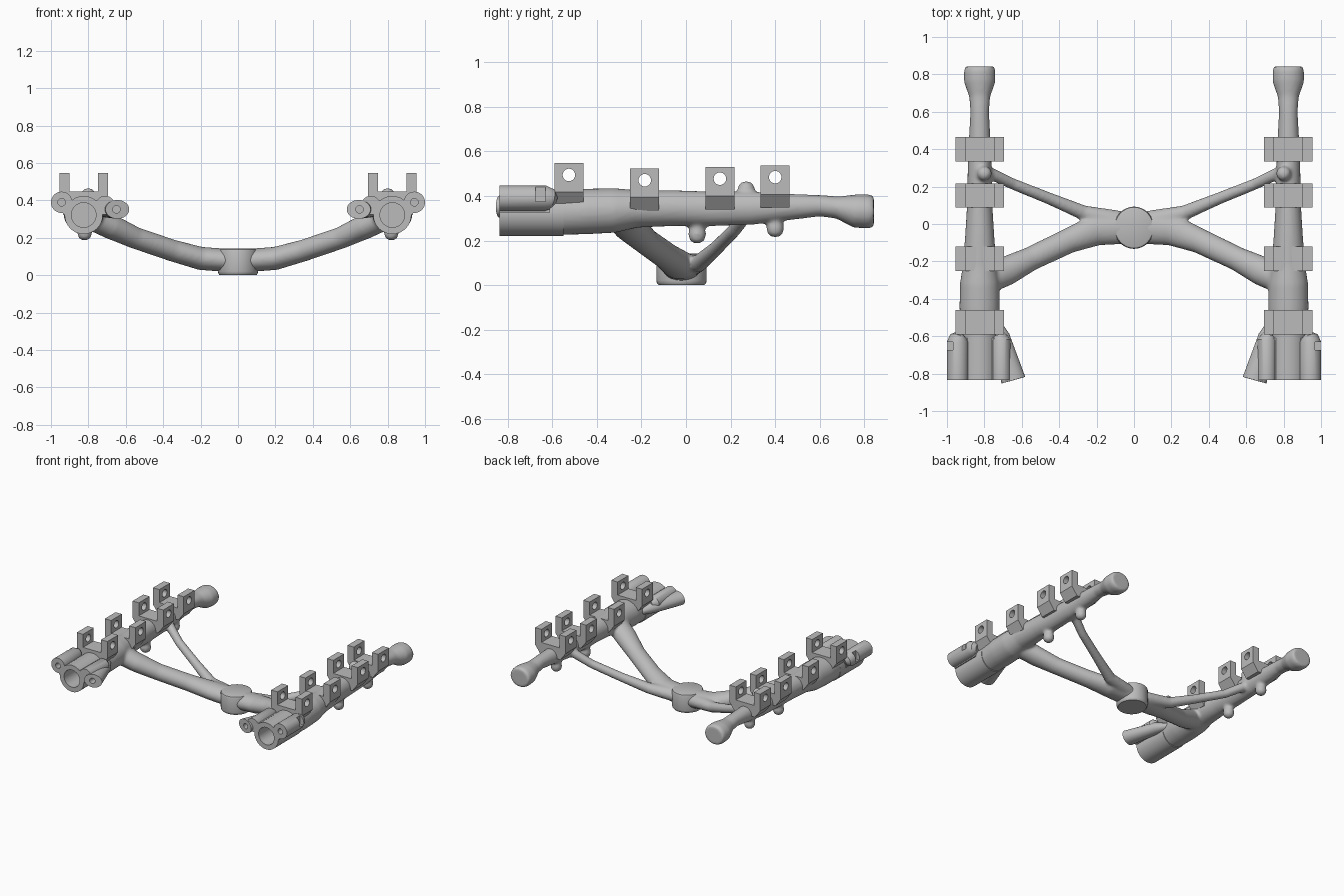
import bpy, bmesh, math
from mathutils import Vector

cube = bpy.data.objects.get("Cube")
if cube:
    bpy.data.objects.remove(cube, do_unlink=True)

grey = bpy.data.materials.new("plain_grey")
grey.use_nodes = True
grey.diffuse_color = (0.5, 0.5, 0.5, 1)
grey.node_tree.nodes["Principled BSDF"].inputs["Base Color"].default_value = (0.5, 0.5, 0.5, 1)

RAIL_X = 0.825
FRONT = -0.835


def tube(bm, stations, sides=32):
    """Closed sweep through stations of (x, y, z, side radius, up radius)."""
    pts = [Vector(s[:3]) for s in stations]
    rings = []
    for i, (p, s) in enumerate(zip(pts, stations)):
        t = (pts[min(i + 1, len(pts) - 1)] - pts[max(i - 1, 0)]).normalized()
        ref = Vector((0, 1, 0)) if abs(t.z) > 0.95 else Vector((0, 0, 1))
        side = t.cross(ref).normalized()
        up = side.cross(t)
        angles = [2 * math.pi * k / sides for k in range(sides)]
        rings.append([bm.verts.new(p + side * s[3] * math.cos(a) + up * s[-1] * math.sin(a))
                      for a in angles])
    for a, b in zip(rings, rings[1:]):
        for k in range(sides):
            n = (k + 1) % sides
            bm.faces.new((a[k], a[n], b[n], b[k]))
    bm.faces.new(rings[0])
    bm.faces.new(rings[-1])


def prism(bm, profile, y0, y1):
    """Extrude an x-z profile along y."""
    a = [bm.verts.new((x, y0, z)) for x, z in profile]
    b = [bm.verts.new((x, y1, z)) for x, z in profile]
    for k in range(len(a)):
        n = (k + 1) % len(a)
        bm.faces.new((a[k], a[n], b[n], b[k]))
    bm.faces.new(a)
    bm.faces.new(b)


def make(name, build):
    bm = bmesh.new()
    build(bm)
    bmesh.ops.recalc_face_normals(bm, faces=bm.faces)
    mesh = bpy.data.meshes.new(name)
    bm.to_mesh(mesh)
    bm.free()
    obj = bpy.data.objects.new(name, mesh)
    bpy.context.collection.objects.link(obj)
    mesh.materials.append(grey)
    return obj


def tube_part(name, stations):
    return make(name, lambda bm: tube(bm, stations))


def box_part(name, x0, x1, y0, y1, z0, z1):
    return make(name, lambda bm: prism(bm, [(x0, z0), (x1, z0), (x1, z1), (x0, z1)], y0, y1))


def bake(obj):
    bpy.context.view_layer.update()
    graph = bpy.context.evaluated_depsgraph_get()
    obj.data = bpy.data.meshes.new_from_object(obj.evaluated_get(graph))
    obj.modifiers.clear()


def combine(obj, other, operation):
    mod = obj.modifiers.new("combine", 'BOOLEAN')
    mod.operation = operation
    mod.object = other
    other.hide_render = True
    bake(obj)
    bpy.data.objects.remove(other, do_unlink=True)


def mirror(obj):
    mod = obj.modifiers.new("mirror", 'MIRROR')
    mod.use_mirror_merge = False


def shade(obj, angle=40):
    bpy.ops.object.select_all(action='DESELECT')
    obj.select_set(True)
    bpy.context.view_layer.objects.active = obj
    bpy.ops.object.shade_smooth_by_angle(angle=math.radians(angle))


# Organic frame: rail with end knob, two arms and small bosses
rail = [(-0.59, 0.325, 0.098, 0.1), (-0.45, 0.33, 0.108, 0.102), (-0.32, 0.335, 0.106, 0.1),
        (-0.22, 0.342, 0.09, 0.084), (-0.05, 0.345, 0.077, 0.08), (0.1, 0.342, 0.068, 0.078),
        (0.3, 0.345, 0.064, 0.074), (0.45, 0.35, 0.058, 0.06), (0.6, 0.356, 0.05, 0.048),
        (0.68, 0.348, 0.056, 0.05), (0.76, 0.333, 0.084, 0.075), (0.82, 0.33, 0.084, 0.077),
        (0.842, 0.33, 0.076, 0.068)]
front_arm = [(0, -0.015, 0.075, 0.09, 0.062), (0.2, -0.03, 0.09, 0.085, 0.062),
             (0.35, -0.09, 0.132, 0.067, 0.058), (0.55, -0.185, 0.2, 0.064, 0.058),
             (0.68, -0.25, 0.26, 0.078, 0.066), (0.8, -0.3, 0.32, 0.08, 0.07)]
back_arm = [(0.1, 0.01, 0.085, 0.065, 0.05), (0.27, 0.06, 0.1, 0.04, 0.038),
            (0.45, 0.135, 0.165, 0.032, 0.032), (0.65, 0.215, 0.245, 0.03, 0.03),
            (0.8, 0.285, 0.34, 0.033, 0.033)]


def build_frame(bm):
    tube(bm, [(RAIL_X, *s) for s in rail])
    tube(bm, front_arm)
    tube(bm, back_arm)
    # Rounded bosses: x, y, tip height, up or down
    for x, y, tip, d in [(0.82, 0.05, 0.187, -1), (0.82, 0.4, 0.215, -1), (0.8, 0.27, 0.465, 1)]:
        shape = [(0, 0.015), (0.015, 0.034), (0.04, 0.041), (0.065, 0.035), (0.13, 0.032)]
        tube(bm, [(x, y, tip - d * drop, r, r) for drop, r in shape], 20)


frame = make("frame", build_frame)
mirror(frame)
remesh = frame.modifiers.new("blend", 'REMESH')
remesh.mode = 'VOXEL'
remesh.voxel_size = 0.01
soften = frame.modifiers.new("soften", 'SMOOTH')
soften.iterations = 5
bake(frame)
shade(frame, 60)

# Central hub
hub = tube_part("hub", [(0, -0.02, z, rx, ry) for z, rx, ry in
                        [(0, 0.098, 0.102), (0.008, 0.105, 0.11), (0.02, 0.107, 0.113),
                         (0.128, 0.107, 0.113), (0.138, 0.103, 0.109), (0.142, 0.095, 0.1)]])
shade(hub)

# Front socket: bored sleeve with an outer and an inner ear
socket = tube_part("front_socket", [(RAIL_X, y, 0.322, 0.102) for y in (FRONT, -0.55)])
ear_parts = [
    tube_part("outer_ear", [(0.943, FRONT, 0.39, 0.057), (0.943, -0.63, 0.39, 0.057),
                            (0.938, -0.605, 0.385, 0.047), (0.93, -0.59, 0.38, 0.025)]),
    tube_part("inner_ear", [(0.71, FRONT, 0.375, 0.05), (0.71, -0.62, 0.375, 0.05),
                            (0.72, -0.59, 0.375, 0.03)]),
    tube_part("inner_flare", [(0.645, FRONT, 0.352, 0.066, 0.05),
                              (0.71, -0.6, 0.35, 0.045, 0.04), (0.75, -0.5, 0.34, 0.02, 0.02)]),
    box_part("web", 0.7, 0.935, FRONT, -0.61, 0.325, 0.4),
]
for part in ear_parts:
    combine(socket, part, 'UNION')
for x, z, r, depth in [(RAIL_X, 0.322, 0.066, 0.2), (0.943, 0.39, 0.02, 0.1), (0.65, 0.352, 0.02, 0.1)]:
    combine(socket, tube_part("bore", [(x, y, z, r) for y in (FRONT - 0.1, FRONT + depth)]), 'DIFFERENCE')
combine(socket, box_part("notch", 0.968, 1.1, -0.675, -0.63, 0.375, 0.5), 'DIFFERENCE')
mirror(socket)
bake(socket)
shade(socket, 35)

# Clamp saddles with a pair of drilled tabs each: centre y, top height
for label, y, top in [("first", -0.525, 0.547), ("second", -0.185, 0.523),
                      ("third", 0.152, 0.53), ("fourth", 0.4, 0.537)]:
    half = [(0.077, top - 0.1), (0.077, top), (0.13, top), (0.13, top - 0.13), (0.085, top - 0.19)]
    profile = [(RAIL_X + x, z) for x, z in half] + [(RAIL_X - x, z) for x, z in reversed(half)]
    saddle = make(label + "_saddle", lambda bm: prism(bm, profile, y - 0.065, y + 0.065))
    hole = tube_part("hole", [(x, y, top - 0.053, 0.028) for x in (0.6, 1.1)])
    combine(saddle, hole, 'DIFFERENCE')
    mirror(saddle)
    bake(saddle)
    shade(saddle, 30)
